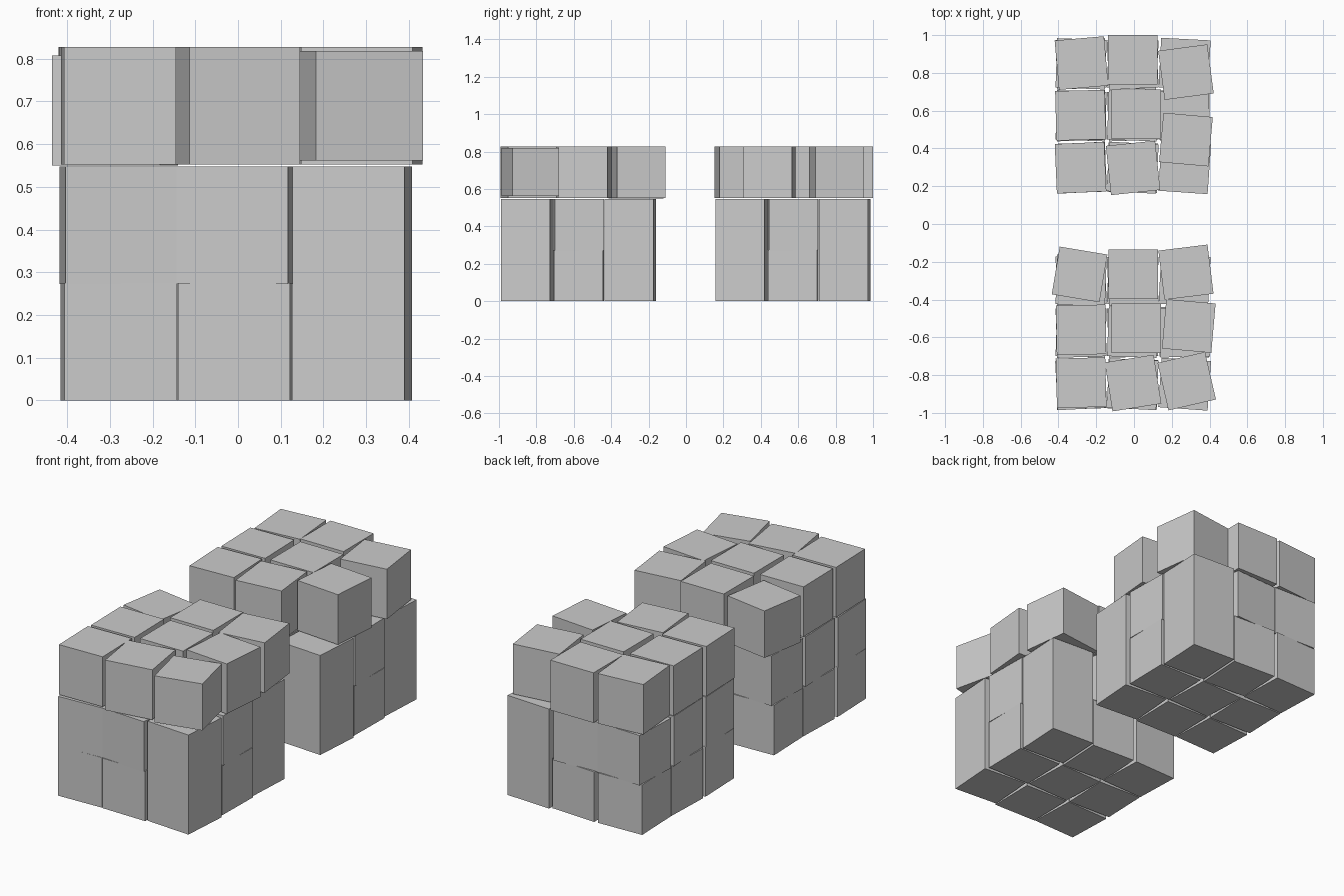
import bpy, bmesh
from math import radians
from mathutils import Matrix

if "Cube" in bpy.data.objects:
    bpy.data.objects.remove(bpy.data.objects["Cube"])


def block(name, x, y, z0, rot, w=0.262, h=0.275):
    # upright block standing on z0, turned about its vertical axis
    bm = bmesh.new()
    bmesh.ops.create_cube(bm, size=1)
    bm.transform(Matrix.Diagonal((w, w, h, 1)))
    me = bpy.data.meshes.new(name)
    bm.to_mesh(me)
    bm.free()
    ob = bpy.data.objects.new(name, me)
    ob.location = (x, y, z0 + h / 2)
    ob.rotation_euler.z = radians(rot)
    bpy.context.collection.objects.link(ob)


# Lower two layers: same 3 x 3 layout in both stacks (rows front to back)
XS = (-0.28, -0.007, 0.268)
ROWS = (-0.275, 0, 0.275)
TURNS = {
    0: ((2, -1, -4), (-2, 2, -1), (2, -3, -3)),
    1: ((3, -3, -4), (2, -2, 1), (-2, 3, -3)),
}
for stack, yc in (("front", -0.573), ("rear", 0.573)):
    for layer, z in ((0, 0.0), (1, 0.2725)):
        for r, dy in enumerate(ROWS):
            for c, x in enumerate(XS):
                block(f"{stack}_stack_block_{layer}_{r}_{c}", x, yc + dy, z,
                      TURNS[layer][r][c])

# Loosely placed top layers: x, y, turn
TOP_FRONT = [
    (-0.28, -0.84, 1.5), (-0.005, -0.842, 9),
    (-0.28, -0.56, 1), (0.013, -0.552, 0), (0.29, -0.54, -5),
    (-0.005, -0.265, 0), (0.275, -0.255, 7),
]
TOP_REAR = [
    (-0.283, 0.298, 2.5), (-0.005, 0.297, 6),
    (-0.283, 0.576, 1.5), (0.013, 0.58, 0), (0.275, 0.447, -5),
    (-0.278, 0.852, 5), (-0.006, 0.869, 0), (0.275, 0.804, 7.5),
]
for stack, items in (("front", TOP_FRONT), ("rear", TOP_REAR)):
    for i, (x, y, rot) in enumerate(items):
        block(f"{stack}_stack_top_block_{i}", x, y, 0.552, rot)

# Two slightly smaller corner blocks on the front stack
block("small_top_block_left", -0.288, -0.267, 0.55, -9.5, 0.256, 0.258)
block("small_top_block_right", 0.279, -0.832, 0.562, 13, 0.258, 0.256)
